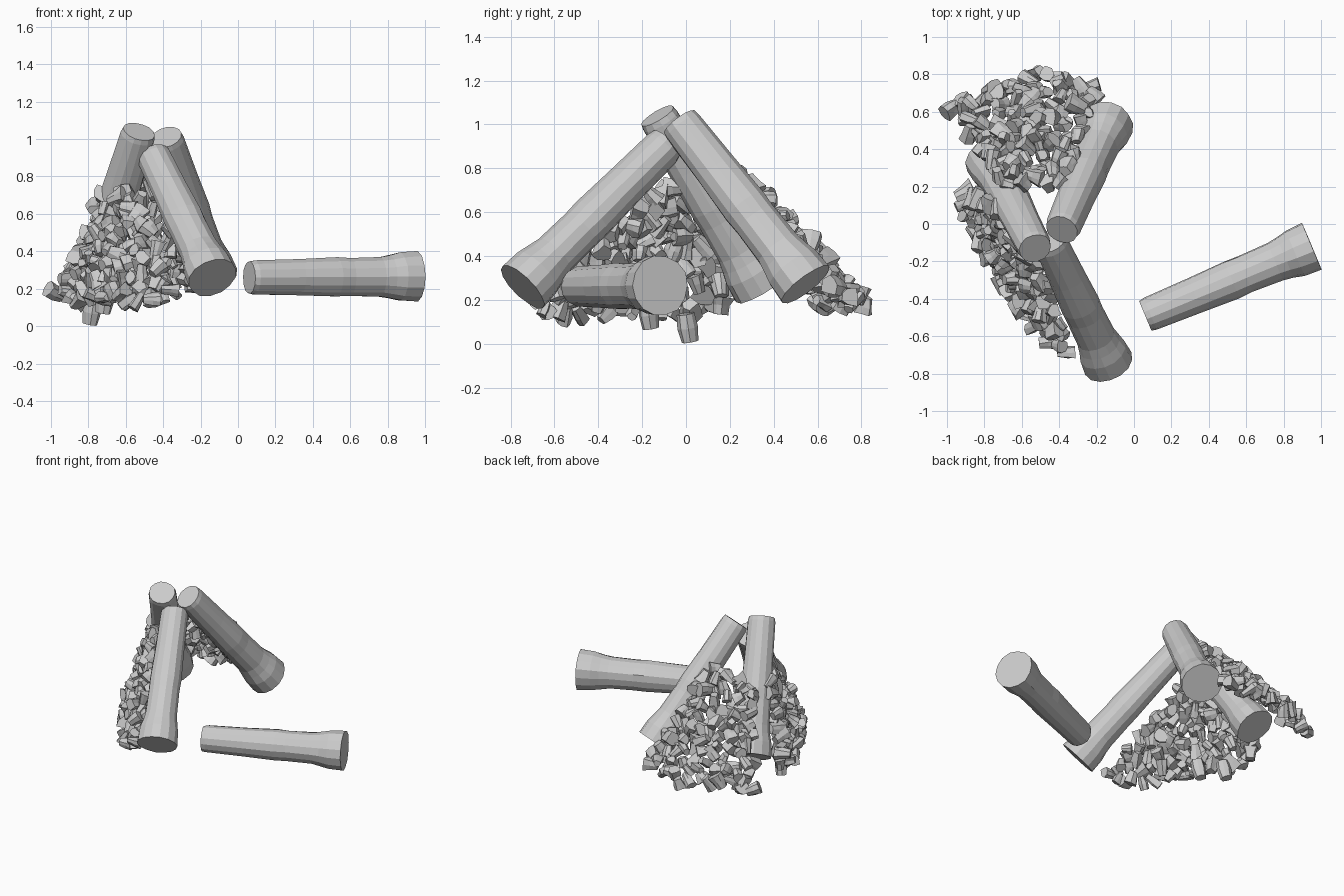
import bpy, bmesh, math, random
from mathutils import Vector

if "Cube" in bpy.data.objects:
    bpy.data.objects.remove(bpy.data.objects["Cube"])

random.seed(4)


def finish(name, bm):
    bmesh.ops.recalc_face_normals(bm, faces=bm.faces)
    mesh = bpy.data.meshes.new(name)
    bm.to_mesh(mesh)
    bm.free()
    obj = bpy.data.objects.new(name, mesh)
    bpy.context.collection.objects.link(obj)


def add_loft(bm, start, axis, length, rings, sides, wobble):
    """Faceted tapered solid: rings are (fraction along axis, radius)."""
    axis = Vector(axis).normalized()
    rot = axis.to_track_quat('Z', 'Y').to_matrix()
    side_wobble = [random.uniform(1 - wobble, 1 + wobble) for _ in range(sides)]
    loops = []
    for t, r in rings:
        loop = []
        for i in range(sides):
            a = 2 * math.pi * i / sides
            rr = r * side_wobble[i] * random.uniform(1 - wobble / 2, 1 + wobble / 2)
            p = Vector((rr * math.cos(a), rr * math.sin(a), t * length))
            loop.append(bm.verts.new(Vector(start) + rot @ p))
        loops.append(loop)
    for a, b in zip(loops, loops[1:]):
        for i in range(sides):
            j = (i + 1) % sides
            bm.faces.new((a[i], a[j], b[j], b[i]))
    bm.faces.new(loops[0][::-1])
    bm.faces.new(loops[-1])


# Logs: thin cut end, slightly swelling, flared butt end
LOG_RINGS = [(0, .086), (.03, .092), (.3, .098), (.52, .106), (.6, .103),
             (.78, .107), (.84, .117), (.9, .130), (1, .136)]
LOGS = {
    "front_leaning_log": ((-.45, -.09, .91), (-.135, -.745, .26)),
    "back_right_leaning_log": ((-.385, -.03, 1.01), (-.135, .545, .27)),
    "back_left_leaning_log": ((-.53, -.13, 1.04), (-.77, .34, .26)),
    "fallen_log": ((.06, -.49, .26), (.95, -.117, .265)),
}
for name, (top, butt) in LOGS.items():
    bm = bmesh.new()
    axis = Vector(butt) - Vector(top)
    add_loft(bm, top, axis, axis.length, LOG_RINGS, 14, .03)
    finish(name, bm)


def chunk_heap(name, corners, bulge, count, spacing):
    """Shell of chopped chunks scattered over a bulged four-cornered patch."""
    tl, tr, bl, br = map(Vector, corners)
    bulge = Vector(bulge)
    bm = bmesh.new()
    placed = []
    for _ in range(6000):
        if len(placed) >= count:
            break
        u, v = random.random(), random.random()
        p = tl.lerp(tr, u).lerp(bl.lerp(br, u), v)
        p += bulge * math.sin(math.pi * u) * v
        p += Vector([random.uniform(-.025, .025) for _ in range(3)])
        if any((p - q).length < spacing for q in placed):
            continue
        placed.append(p)
        axis = Vector([random.gauss(0, 1) for _ in range(3)]).normalized()
        length = random.uniform(.065, .11)
        r = random.uniform(.028, .044)
        rings = [(0, r * .75), (.55, r), (1, r * random.uniform(1, 1.3))]
        add_loft(bm, p - axis * length / 2, axis, length, rings,
                 random.choice((7, 8, 9)), .28)
    finish(name, bm)


# Heap leaning on the back of the tripod
chunk_heap("back_chunks",
           [(-.71, .24, .68), (-.36, .23, .77), (-.96, .61, .19), (-.19, .73, .20)],
           (0, .12, 0), 150, .062)
# Heap leaning on the left of the tripod
chunk_heap("left_chunks",
           [(-.71, .06, .71), (-.54, -.13, .70), (-.91, .17, .17), (-.36, -.70, .17)],
           (-.08, -.03, -.03), 115, .06)
# Two low chunks, one touching the ground
bm = bmesh.new()
for start in ((-.79, .02, .01), (-.72, -.16, .07)):
    add_loft(bm, start, (.15, -.15, 1), .13,
             [(0, .036), (.5, .046), (1, .04)], 8, .15)
finish("ground_chunks", bm)
